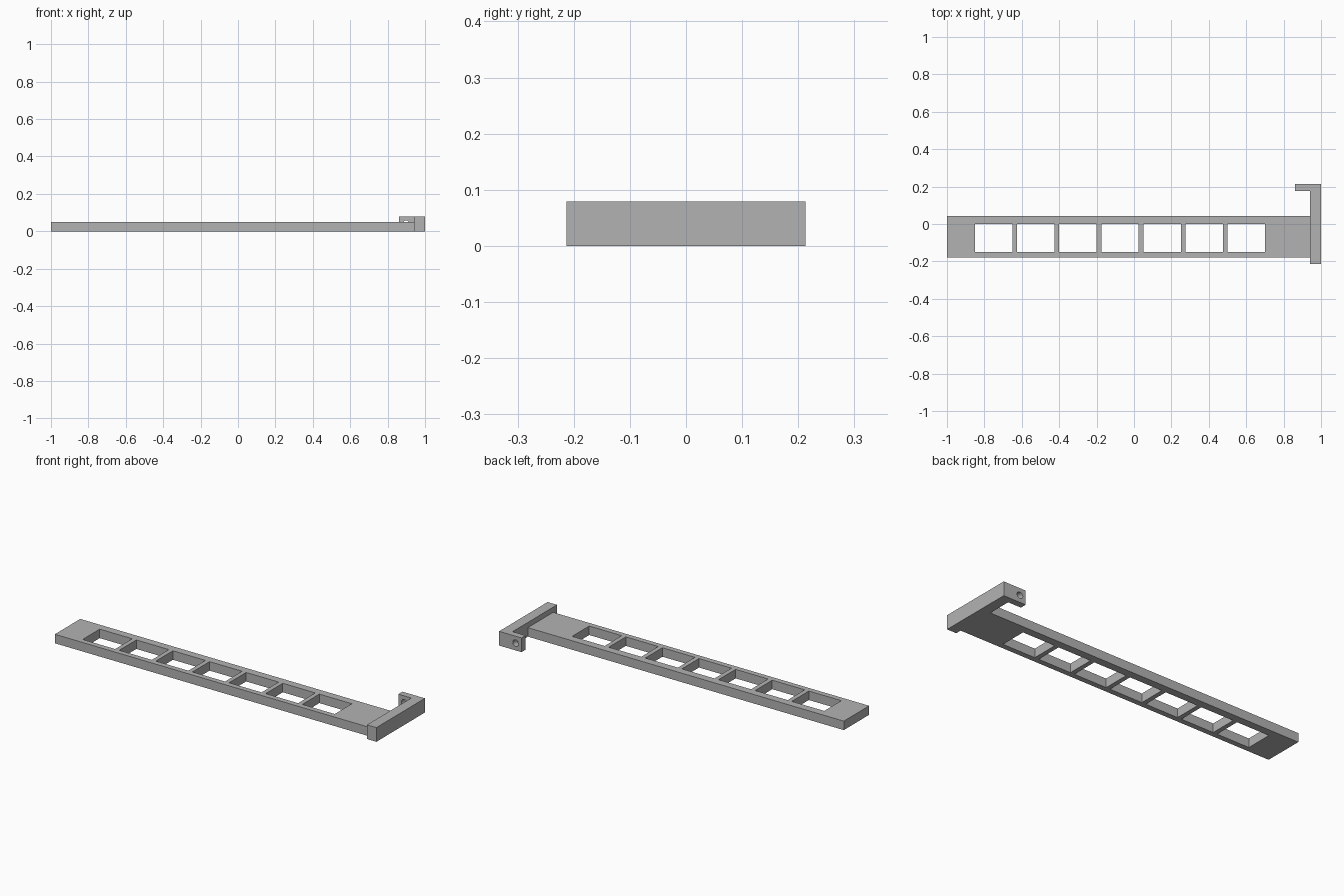
import bpy
import bmesh
import math

default = bpy.data.objects.get("Cube")
if default:
    bpy.data.objects.remove(default, do_unlink=True)

GREY = (0.45, 0.45, 0.45, 1)
grey = bpy.data.materials.new("plain grey")
grey.use_nodes = True
grey.diffuse_color = GREY
grey.node_tree.nodes["Principled BSDF"].inputs["Base Color"].default_value = GREY


def finish(name, bm, height):
    """Extrude the flat faces upward and make an object of them."""
    out = bmesh.ops.extrude_face_region(bm, geom=bm.faces[:])
    top = [v for v in out["geom"] if isinstance(v, bmesh.types.BMVert)]
    bmesh.ops.translate(bm, verts=top, vec=(0, 0, height))
    bmesh.ops.recalc_face_normals(bm, faces=bm.faces[:])
    mesh = bpy.data.meshes.new(name)
    bm.to_mesh(mesh)
    bm.free()
    mesh.materials.append(grey)
    obj = bpy.data.objects.new(name, mesh)
    bpy.context.collection.objects.link(obj)
    return obj


# Ladder plate: a grid of cells with a row of seven windows left open
xs = [-1]
for i in range(7):
    start = -0.85 + i * 0.225
    xs += [start, start + 0.2]
xs.append(0.942)
ys = [-0.18, -0.15, 0, 0.043]
bm = bmesh.new()
grid = [[bm.verts.new((x, y, 0)) for y in ys] for x in xs]
for i in range(len(xs) - 1):
    for j in range(len(ys) - 1):
        if j == 1 and i % 2 == 1:
            continue
        bm.faces.new((grid[i][j], grid[i + 1][j], grid[i + 1][j + 1], grid[i][j + 1]))
finish("ladder_plate", bm, 0.05)

# End bar with a hooked tab, as one outline
outline = [(0.942, -0.213), (1, -0.213), (1, 0.213),
           (0.862, 0.213), (0.862, 0.177), (0.942, 0.177)]
bm = bmesh.new()
bm.faces.new([bm.verts.new((x, y, 0)) for x, y in outline])
end_bar = finish("end_bar_with_tab", bm, 0.079)

# Round hole through the tab
bpy.ops.mesh.primitive_cylinder_add(vertices=32, radius=0.018, depth=0.1,
                                    location=(0.898, 0.195, 0.04),
                                    rotation=(math.pi / 2, 0, 0))
cutter = bpy.context.object
cutter.name = "hole_cutter"
cutter.hide_render = True
cutter.data.materials.append(grey)
hole = end_bar.modifiers.new("hole", "BOOLEAN")
hole.operation = "DIFFERENCE"
hole.solver = "EXACT"
hole.object = cutter
bpy.context.view_layer.objects.active = end_bar
bpy.ops.object.modifier_apply(modifier=hole.name)
bpy.data.objects.remove(cutter, do_unlink=True)

# Smooth only the hole wall
bpy.ops.object.select_all(action="DESELECT")
end_bar.select_set(True)
bpy.ops.object.shade_smooth_by_angle(angle=math.radians(30))
